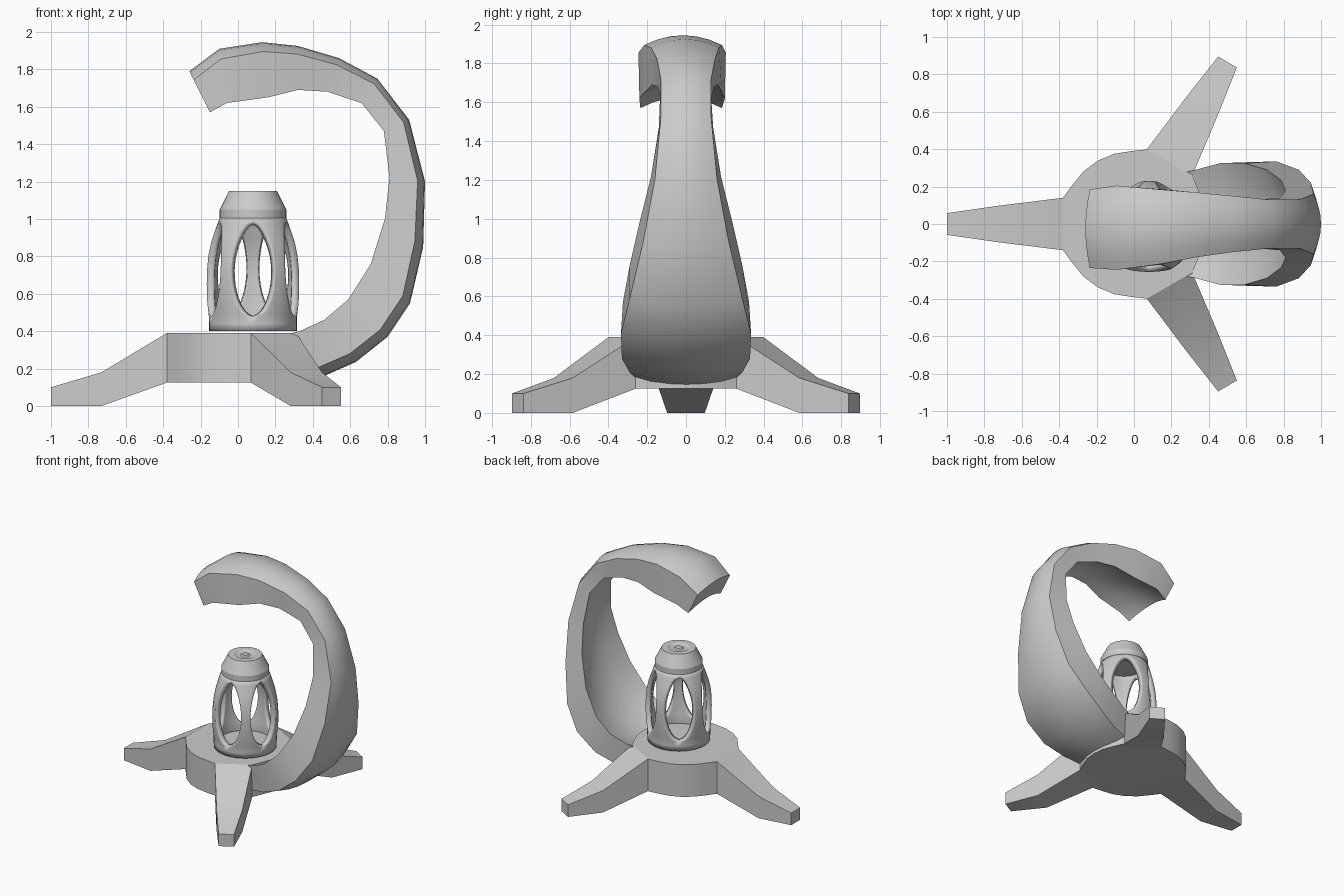
import bpy, bmesh, math
from mathutils import Vector

if "Cube" in bpy.data.objects:
    bpy.data.objects.remove(bpy.data.objects["Cube"])


def finish(name, bm, angle=30, recalc=True):
    bmesh.ops.remove_doubles(bm, verts=bm.verts, dist=0.0005)
    if recalc:
        bmesh.ops.recalc_face_normals(bm, faces=bm.faces)
    me = bpy.data.meshes.new(name)
    bm.to_mesh(me)
    bm.free()
    ob = bpy.data.objects.new(name, me)
    bpy.context.collection.objects.link(ob)
    bpy.ops.object.select_all(action='DESELECT')
    ob.select_set(True)
    bpy.context.view_layer.objects.active = ob
    bpy.ops.object.shade_smooth_by_angle(angle=math.radians(angle))
    return ob


def polar(r, deg, z):
    a = math.radians(deg)
    return Vector((r * math.cos(a), r * math.sin(a), z))


def interp(table, t):
    for (a, x), (b, y) in zip(table, table[1:]):
        if t <= b:
            return x + (y - x) * (t - a) / (b - a)
    return table[-1][1]


# tripod base: round hub with three tapering splayed legs
LEG = [(0.38, 0.14, 0.125, 0.39), (0.73, 0.097, 0.0, 0.18), (1.0, 0.058, 0.0, 0.10)]
bm = bmesh.new()
top, bottom = [], []
for k in range(3):
    ax = 60 + 120 * k
    rings = []
    for r, hw, z0, z1 in LEG:
        d = math.degrees(math.atan2(hw, r))
        R = math.hypot(r, hw)
        rings.append([bm.verts.new(polar(R, ax + s * d, z))
                      for s, z in ((-1, z0), (1, z0), (1, z1), (-1, z1))])
    for a, b in zip(rings, rings[1:]):
        for i in range(4):
            bm.faces.new((a[i], a[(i + 1) % 4], b[(i + 1) % 4], b[i]))
    bm.faces.new(rings[-1])
    bottom += rings[0][:2]
    top += [rings[0][3], rings[0][2]]
    for off in (32, 46, 60, 74, 88):
        bottom.append(bm.verts.new(polar(0.39, ax + off, 0.125)))
        top.append(bm.verts.new(polar(0.39, ax + off, 0.39)))
n = len(top)
for i in range(n):
    if i % 7:                      # the leg mouth stays open
        j = (i + 1) % n
        bm.faces.new((bottom[i], bottom[j], top[j], top[i]))
bm.faces.new(top)
bm.faces.new(bottom)
finish("tripod_base", bm, 28)

# curved overhead arm: outer x, z, inner x, z, outer half width, inner half width, y shift
ARM = [
    (0.30, 0.13, 0.20, 0.37, 0.26, 0.26, 0),
    (0.46, 0.16, 0.33, 0.40, 0.29, 0.29, 0),
    (0.63, 0.235, 0.46, 0.46, 0.33, 0.325, 0),
    (0.80, 0.37, 0.59, 0.57, 0.335, 0.325, 0),
    (0.92, 0.55, 0.71, 0.76, 0.29, 0.29, 0),
    (0.99, 0.85, 0.785, 1.0, 0.22, 0.235, 0),
    (1.0, 1.2, 0.81, 1.22, 0.16, 0.18, 0),
    (0.915, 1.53, 0.78, 1.47, 0.13, 0.14, 0),
    (0.745, 1.75, 0.66, 1.62, 0.13, 0.13, 0),
    (0.54, 1.86, 0.48, 1.68, 0.15, 0.145, 0),
    (0.32, 1.925, 0.32, 1.69, 0.175, 0.17, -0.005),
    (0.13, 1.945, 0.16, 1.65, 0.20, 0.20, -0.015),
    (-0.10, 1.91, -0.06, 1.62, 0.225, 0.22, -0.02),
    (-0.26, 1.79, -0.15, 1.57, 0.21, 0.21, -0.025),
]
bm = bmesh.new()
STEPS = [-1, -0.67, -0.33, 0, 0.33, 0.67, 1]
m = len(STEPS)
rings = []
for ox, oz, ix, iz, wo, wi, y in ARM:
    o, i = Vector((ox, y, oz)), Vector((ix, y, iz))
    d = (i - o).normalized()
    crown, hollow = min(0.055, 0.25 * wo), min(0.07, 0.3 * wi)
    outer = [o + d * crown * s * s + Vector((0, wo * s, 0)) for s in STEPS]
    inner = [i - d * hollow * (1 - s * s) + Vector((0, wi * s, 0)) for s in STEPS]
    rings.append([bm.verts.new(p) for p in outer + inner[::-1]])
for a, b in zip(rings, rings[1:]):
    for i in range(2 * m):
        j = (i + 1) % (2 * m)
        bm.faces.new((a[i], a[j], b[j], b[i]))
for r in (rings[0], rings[-1]):
    for i in range(m - 1):
        bm.faces.new((r[i], r[i + 1], r[-2 - i], r[-1 - i]))
finish("overhead_arm", bm, 35)

# lantern cage: shell of revolution with five almond windows
CX, CY = 0.08, -0.02
WALL = [(0.40, 0.235), (0.48, 0.236), (0.56, 0.245), (0.64, 0.25), (0.72, 0.25),
        (0.80, 0.242), (0.88, 0.223), (0.98, 0.188), (1.01, 0.176)]
ROWS = [0.40, 0.44] + [0.73 - 0.25 * math.cos(math.pi * i / 20) for i in range(21)] + [1.01]
bm = bmesh.new()
COLS = 8
for k in range(5):
    grid = []
    for z in ROWS:
        w = 28 * math.sqrt(max(0, 1 - ((z - 0.73) / 0.25) ** 2))
        grid.append([bm.verts.new(polar(interp(WALL, z), -90 + 72 * k + w + (72 - 2 * w) * j / COLS, z)
                                  + Vector((CX, CY, 0))) for j in range(COLS + 1)])
    for a, b in zip(grid, grid[1:]):
        for j in range(COLS):
            bm.faces.new((a[j], a[j + 1], b[j + 1], b[j]))
cage = finish("lantern_cage", bm, 40, recalc=False)
mod = cage.modifiers.new("thickness", 'SOLIDIFY')
mod.thickness = 0.04
mod.offset = -1


def lathe(name, profile, seg=40):
    bm = bmesh.new()
    rings = [[bm.verts.new(polar(r, 360 * i / seg, z) + Vector((CX, CY, 0)))
              for i in range(seg)] for r, z in profile]
    for a, b in zip(rings, rings[1:]):
        for i in range(seg):
            j = (i + 1) % seg
            bm.faces.new((a[i], a[j], b[j], b[i]))
    bm.faces.new(rings[0])
    bm.faces.new(rings[-1])
    return finish(name, bm, 25)


# lantern cap with a shallow dimple, and the lantern floor
lathe("lantern_cap", [(0.165, 1.0), (0.178, 1.0), (0.178, 1.05), (0.128, 1.15),
                      (0.08, 1.15), (0.065, 1.14), (0.035, 1.14), (0.025, 1.15)])
lathe("lantern_floor", [(0.215, 0.402), (0.215, 0.43)])
